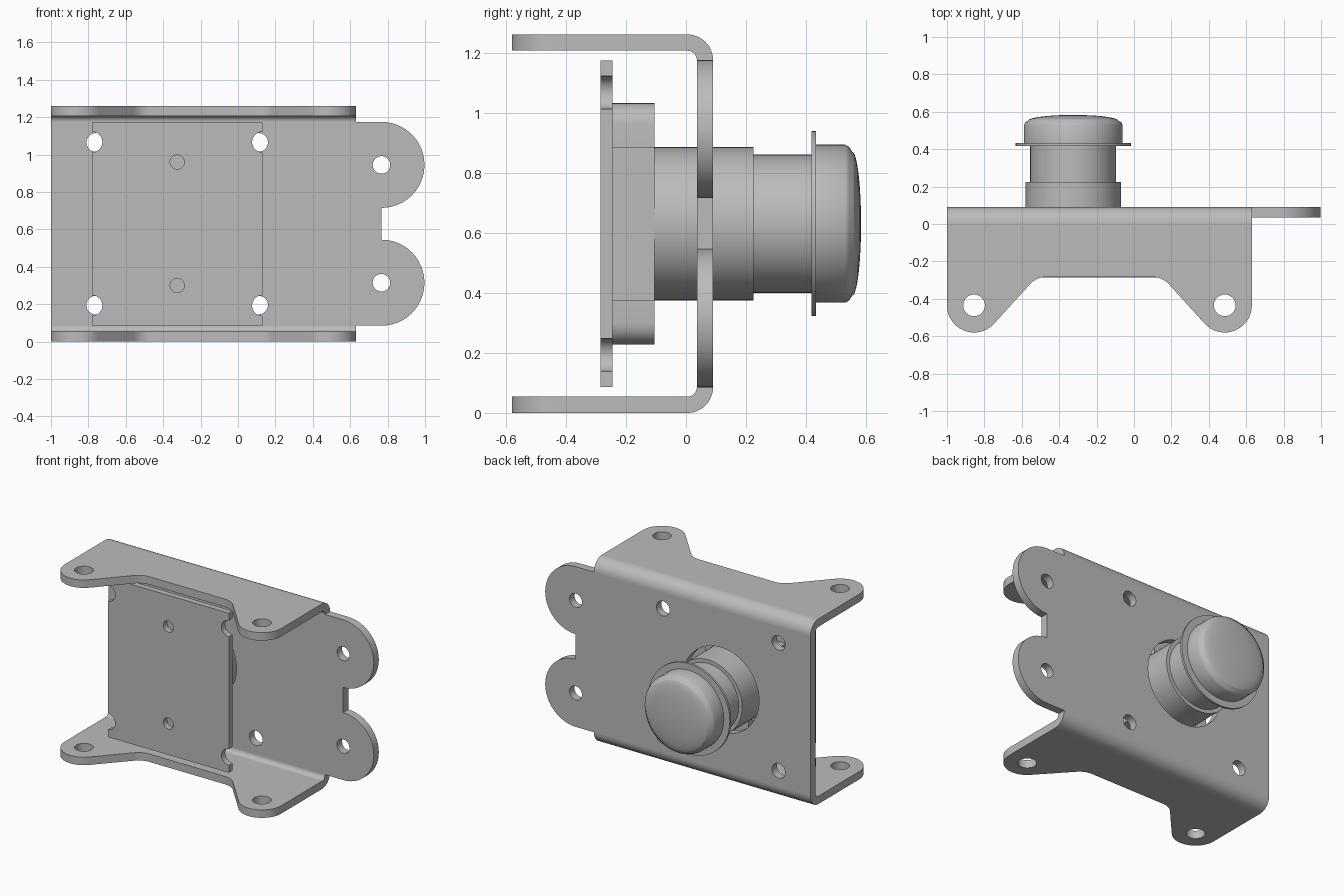
import bpy, bmesh
from math import sin, cos, radians, tau
from mathutils import Vector

cube = bpy.data.objects.get("Cube")
if cube:
    bpy.data.objects.remove(cube)

grey = bpy.data.materials.new("plain grey")
grey.use_nodes = True
color = (0.5, 0.5, 0.5, 1)
grey.diffuse_color = color
grey.node_tree.nodes["Principled BSDF"].inputs["Base Color"].default_value = color

CX, CZ, HEIGHT = -0.325, 0.63, 1.26      # sensor axis and bracket height
BACK, SHEET, BEND = 0.09, 0.054, 0.085   # back face, sheet thickness, bend radius


def arc(u, v, r, a0, a1, n=12):
    angles = [radians(a0 + (a1 - a0) * i / n) for i in range(n + 1)]
    return [(u + r * cos(a), v + r * sin(a)) for a in angles]


def circle(u, v, r, n=32):
    return arc(u, v, r, 0, 360 - 360 / n, n - 1)


def finish(name, bm):
    bmesh.ops.recalc_face_normals(bm, faces=bm.faces[:])
    mesh = bpy.data.meshes.new(name)
    bm.to_mesh(mesh)
    bm.free()
    mesh.materials.append(grey)
    mesh.shade_smooth()
    mesh.set_sharp_from_angle(angle=radians(30))
    obj = bpy.data.objects.new(name, mesh)
    bpy.context.collection.objects.link(obj)
    return obj


def slab(name, axis, start, depth, *loops):
    """Fill an outline with holes and extrude it along the given axis."""
    place = {"x": lambda u, v: (start, u, v),
             "y": lambda u, v: (u, start, v),
             "z": lambda u, v: (u, v, start)}[axis]
    bm = bmesh.new()
    edges = []
    for loop in loops:
        vs = [bm.verts.new(place(u, v)) for u, v in loop]
        edges += [bm.edges.new((vs[i - 1], vs[i])) for i in range(len(vs))]
    direction = Vector([float(axis == a) for a in "xyz"])
    bmesh.ops.triangle_fill(bm, edges=edges, use_beauty=True, normal=direction)
    out = bmesh.ops.extrude_face_region(bm, geom=bm.faces[:])["geom"]
    moved = [g for g in out if isinstance(g, bmesh.types.BMVert)]
    bmesh.ops.translate(bm, verts=moved, vec=direction * depth)
    return finish(name, bm)


def lathe(name, profile, n=64):
    """Turn (radius, y) points around the sensor axis, closing both ends."""
    bm = bmesh.new()
    rings = [[bm.verts.new((CX + r * cos(tau * i / n), y, CZ + r * sin(tau * i / n)))
              for i in range(n)] for r, y in profile]
    for a, b in zip(rings, rings[1:]):
        for i in range(n):
            bm.faces.new((a[i - 1], a[i], b[i], b[i - 1]))
    bm.faces.new(rings[0])
    bm.faces.new(rings[-1])
    return finish(name, bm)


# Back web of the bracket with two rounded tabs
TAB_X, TAB_R = 0.767, 0.23
low_tab, high_tab = BEND + TAB_R, HEIGHT - BEND - TAB_R
web = [(-1, BEND)]
for z in (low_tab, high_tab):
    web += arc(TAB_X, z, TAB_R, -90, 90, 24)
web.append((-1, HEIGHT - BEND))
holes = [circle(TAB_X, z, 0.047) for z in (low_tab, high_tab)]
holes += [circle(CX + sx * 0.435, CZ + sz * 0.435, 0.05) for sx in (-1, 1) for sz in (-1, 1)]
holes.append(circle(CX, CZ, 0.288, 64))
slab("back_web", "y", BACK - SHEET, SHEET, web, *holes)

# Bends and side arms, bottom and top
MID, LEFT, RIGHT = -0.185, -1, 0.63
EAR_Y, EAR_R = -0.435, 0.145
half = arc(LEFT + EAR_R, EAR_Y, EAR_R, 180, 318, 20) + arc(-0.468, -0.403, 0.12, 138, 90, 8)
arm = [(LEFT, BACK - BEND)] + half
arm += [(2 * MID - x, y) for x, y in reversed(half)] + [(RIGHT, BACK - BEND)]
arm_holes = [circle(x, EAR_Y, 0.058) for x in (LEFT + EAR_R, RIGHT - EAR_R)]
bend = arc(BACK - BEND, BEND, BEND, -90, 0) + arc(BACK - BEND, BEND, BEND - SHEET, 0, -90)
for side in ("bottom", "top"):
    top = side == "top"
    slab(side + "_arm", "z", HEIGHT - SHEET if top else 0, SHEET, arm, *arm_holes)
    slab(side + "_bend", "x", LEFT, RIGHT - LEFT,
         [(y, HEIGHT - z if top else z) for y, z in bend])

# Circuit board with half-round edge notches and two screw holes
BX, BZ, NOTCH = 0.455, 0.543, 0.055
board = [(CX - BX, CZ - BZ), (CX + BX, CZ - BZ)]
for s in (-1, 1):
    board += arc(CX + BX, CZ + s * 0.437, NOTCH, 270, 90)
board += [(CX + BX, CZ + BZ), (CX - BX, CZ + BZ)]
for s in (1, -1):
    board += arc(CX - BX, CZ + s * 0.437, NOTCH, 90, -90)
slab("circuit_board", "y", -0.285, 0.04, board,
     *[circle(CX, CZ + s * 0.33, 0.038) for s in (-1, 1)])

# Lens holder: square base with a rounded ear above and below
W, EAR = 0.255, 0.072
holder = [(CX - W, CZ - W), (CX - EAR, CZ - W)]
holder += arc(CX, CZ - 0.33, EAR, 180, 360)
holder += [(CX + EAR, CZ - W), (CX + W, CZ - W), (CX + W, CZ + W), (CX + EAR, CZ + W)]
holder += arc(CX, CZ + 0.33, EAR, 0, 180)
holder += [(CX - EAR, CZ + W), (CX - W, CZ + W)]
slab("lens_holder", "y", -0.245, 0.14, holder)

# Lens barrel, thin collar and domed cap
lathe("lens_barrel", [(W, -0.105), (W, 0.225), (0.23, 0.225), (0.23, 0.42)])
lathe("lens_collar", [(0.308, 0.418), (0.308, 0.433)])
dome = [(0.24 * cos(radians(a)), 0.553 + 0.03 * sin(radians(a))) for a in range(10, 90, 10)]
lathe("lens_cap", [(0.263, 0.433), (0.263, 0.53), (0.256, 0.543), (0.24, 0.553)] + dome)
